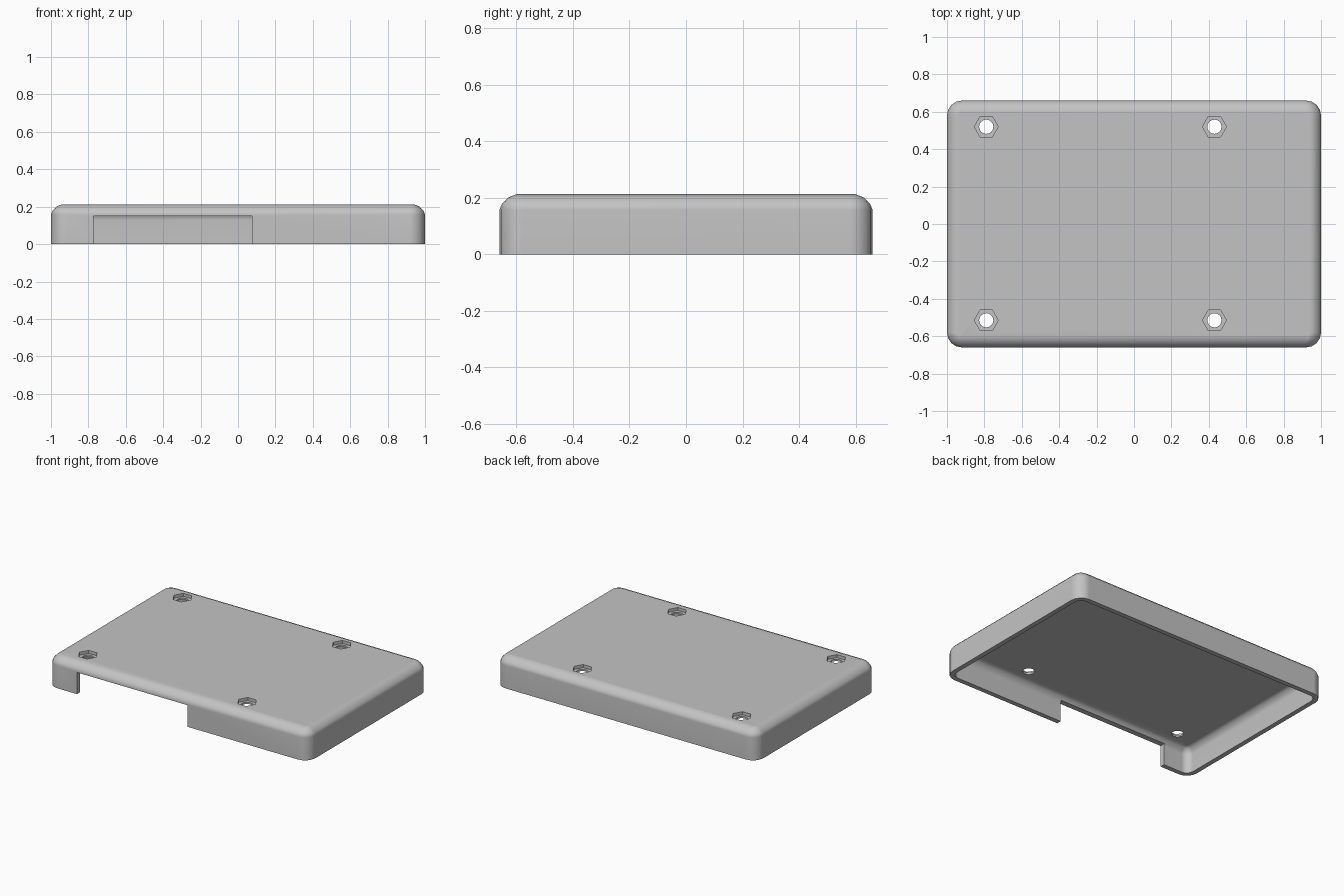
import bpy, bmesh, math

if "Cube" in bpy.data.objects:
    bpy.data.objects.remove(bpy.data.objects["Cube"])

HX, HY = 1.0, 0.66          # half length and half width
TOP, CEILING = 0.213, 0.18  # outer top and inner ceiling heights
WALL = 0.033

grey = bpy.data.materials.new("plain grey")
grey.diffuse_color = (0.55, 0.55, 0.55, 1)
grey.use_nodes = True
grey.node_tree.nodes["Principled BSDF"].inputs["Base Color"].default_value = grey.diffuse_color


def ring(bm, inset, z, radius, segs=4):
    """Rounded rectangle loop of vertices."""
    hx, hy = HX - inset, HY - inset
    verts = []
    for k, (sx, sy) in enumerate(((1, 1), (-1, 1), (-1, -1), (1, -1))):
        for i in range(segs + 1):
            a = math.pi / 2 * (k + i / segs)
            verts.append(bm.verts.new((sx * (hx - radius) + radius * math.cos(a),
                                       sy * (hy - radius) + radius * math.sin(a), z)))
    return verts


def finish(bm, name):
    bmesh.ops.recalc_face_normals(bm, faces=bm.faces)
    me = bpy.data.meshes.new(name)
    bm.to_mesh(me)
    bm.free()
    ob = bpy.data.objects.new(name, me)
    me.materials.append(grey)
    bpy.context.collection.objects.link(ob)
    return ob


def prism_cutter(name, x, y, z0, z1, radius, sides):
    bm = bmesh.new()
    rows = [[bm.verts.new((x + radius * math.cos(2 * math.pi * i / sides),
                           y + radius * math.sin(2 * math.pi * i / sides), z))
             for i in range(sides)] for z in (z0, z1)]
    bm.faces.new(rows[0])
    bm.faces.new(rows[1])
    for i in range(sides):
        j = (i + 1) % sides
        bm.faces.new((rows[0][i], rows[0][j], rows[1][j], rows[1][i]))
    return finish(bm, name)


def box_cutter(name, lo, hi):
    bm = bmesh.new()
    bmesh.ops.create_cube(bm, size=1)
    for v in bm.verts:
        v.co = [l + (c + 0.5) * (h - l) for c, l, h in zip(v.co, lo, hi)]
    return finish(bm, name)


# Cover shell: section runs from the inner ceiling, round the rim, to the top
section = [(0.072, CEILING, 0.018), (0.052, 0.168, 0.034), (0.038, 0.15, 0.045),
           (WALL, 0.128, 0.05), (WALL, 0, 0.05), (0, 0, 0.08), (0, 0.158, 0.08),
           (0.009, 0.18, 0.072), (0.03, 0.201, 0.05), (0.06, TOP, 0.022)]
bm = bmesh.new()
rings = [ring(bm, *s) for s in section]
for a, b in zip(rings, rings[1:]):
    for i in range(len(a)):
        j = (i + 1) % len(a)
        bm.faces.new((a[i], a[j], b[j], b[i]))
bm.faces.new(rings[0])
bm.faces.new(rings[-1])
cover = finish(bm, "cover_shell")

# Front opening, hexagonal nut pockets and screw holes
cutters = [box_cutter("front_opening_cutter", (-0.772, -0.8, -0.1), (0.075, -0.55, 0.15))]
for x in (-0.79, 0.43):
    for y in (-0.515, 0.52):
        cutters.append(prism_cutter("nut_pocket_cutter", x, y, 0.192, 0.3, 0.064, 6))
        cutters.append(prism_cutter("screw_hole_cutter", x, y, 0.1, 0.25, 0.038, 16))

bpy.context.view_layer.objects.active = cover
cover.select_set(True)
for cutter in cutters:
    mod = cover.modifiers.new("cut", 'BOOLEAN')
    mod.operation = 'DIFFERENCE'
    mod.solver = 'EXACT'
    mod.object = cutter
    bpy.ops.object.modifier_apply(modifier=mod.name)
    bpy.data.objects.remove(cutter)

# Smooth rounded edges, keep broad faces flat
bpy.ops.object.shade_smooth_by_angle(angle=math.radians(40))
weighted = cover.modifiers.new("flat_faces", 'WEIGHTED_NORMAL')
weighted.keep_sharp = True
